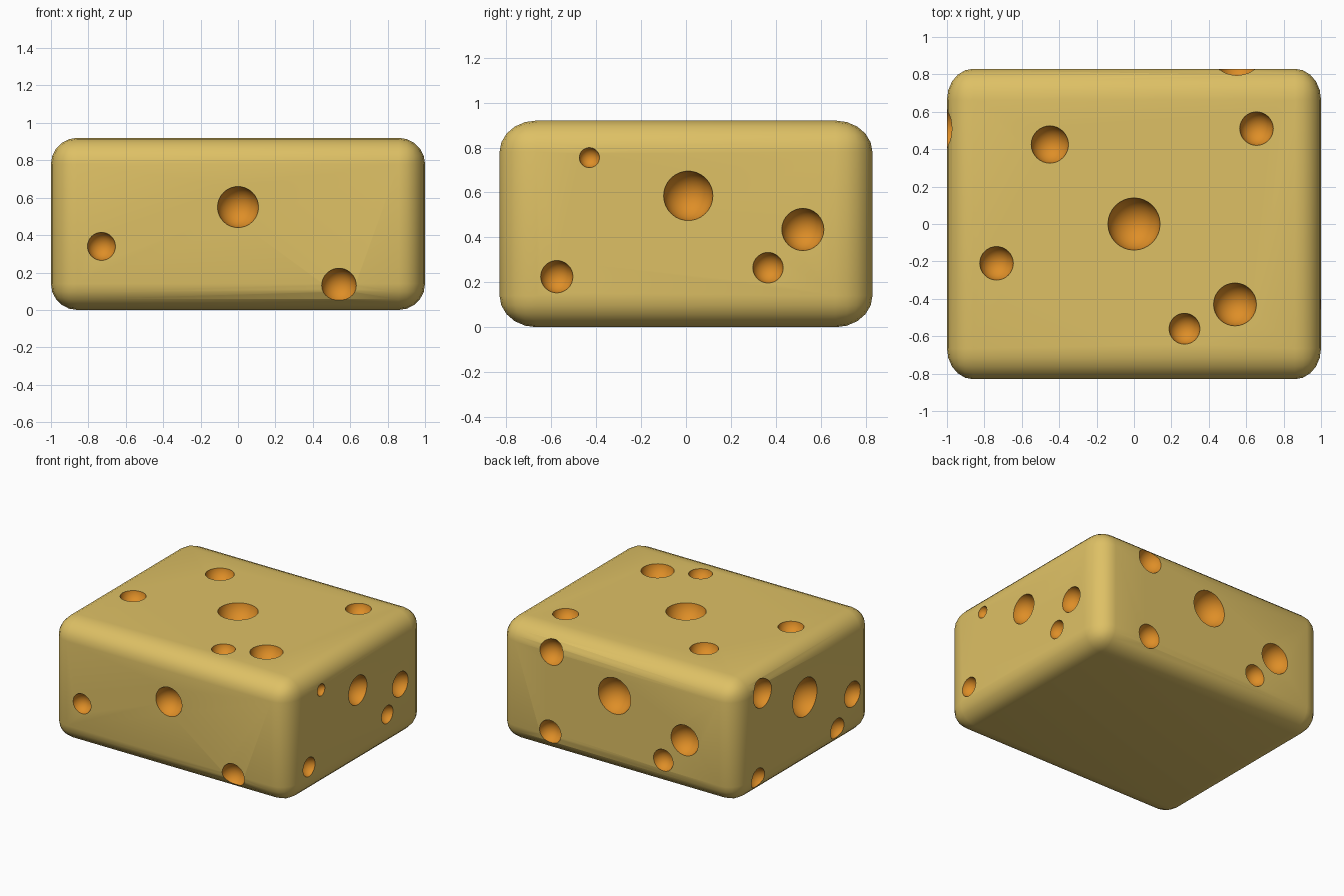
import bpy, bmesh
from mathutils import Matrix, Vector

if "Cube" in bpy.data.objects:
    bpy.data.objects.remove(bpy.data.objects["Cube"])

HX, HY, H = 1.0, 0.83, 0.92


def material(name, color):
    m = bpy.data.materials.new(name)
    m.diffuse_color = color
    m.use_nodes = True
    m.node_tree.nodes["Principled BSDF"].inputs["Base Color"].default_value = m.diffuse_color
    return m


rind = material("cheese_yellow", (0.73, 0.53, 0.13, 1))
inner = material("hole_orange", (0.73, 0.27, 0.02, 1))


def make_object(name, bm):
    me = bpy.data.meshes.new(name)
    bm.to_mesh(me)
    bm.free()
    me.materials.append(rind)
    me.materials.append(inner)
    ob = bpy.data.objects.new(name, me)
    bpy.context.collection.objects.link(ob)
    return ob


# Rounded block: bevelled in a stretched space so the rounding differs per axis
round_size = Vector((0.14, 0.165, 0.14))
dims = Vector((2 * HX, 2 * HY, H))
bm = bmesh.new()
bmesh.ops.create_cube(bm, size=1)
bmesh.ops.scale(bm, vec=[d / r for d, r in zip(dims, round_size)], verts=bm.verts)
bmesh.ops.bevel(bm, geom=bm.edges[:], offset=1, segments=5, profile=0.5, affect='EDGES')
bmesh.ops.scale(bm, vec=round_size, verts=bm.verts)
bmesh.ops.translate(bm, vec=(0, 0, H / 2), verts=bm.verts)
block = make_object("cheese_block", bm)

# Holes per side: two in-plane coordinates and the radius of the opening
holes = {
    "top": [(0, 0, .14), (-.45, .425, .10), (.655, .51, .09), (-.735, -.21, .09),
            (.54, -.43, .115), (.27, -.56, .083)],
    "front": [(0, .55, .11), (-.73, .34, .075), (.54, .13, .093)],
    "right": [(.01, .585, .11), (.52, .435, .094), (.365, .265, .068),
              (-.575, .225, .072), (-.43, .755, .045)],
    "back": [(.02, .59, .137), (.55, .78, .098), (.56, .17, .09),
             (-.57, .41, .115), (-.39, .21, .082)],
    "left": [(0, .535, .145), (.51, .76, .108), (-.57, .34, .095),
             (-.39, .145, .08), (.56, .13, .078)],
}
place = {
    "top": lambda a, b, o: (a, b, H + o),
    "front": lambda a, b, o: (a, -HY - o, b),
    "back": lambda a, b, o: (a, HY + o, b),
    "right": lambda a, b, o: (HX + o, a, b),
    "left": lambda a, b, o: (-HX - o, a, b),
}
bm = bmesh.new()
for side, spots in holes.items():
    for a, b, r in spots:
        centre = place[side](a, b, r * 0.15)
        bmesh.ops.create_uvsphere(bm, u_segments=32, v_segments=16, radius=r * 1.012,
                                  matrix=Matrix.Translation(centre))
for f in bm.faces:
    f.material_index = 1
cutter = make_object("hole_cutter", bm)
cutter.hide_render = True

# Carve the holes
mod = block.modifiers.new("holes", 'BOOLEAN')
mod.operation = 'DIFFERENCE'
mod.solver = 'EXACT'
mod.object = cutter
bpy.context.view_layer.objects.active = block
cutter.select_set(False)
block.select_set(True)
bpy.ops.object.modifier_apply(modifier=mod.name)
bpy.data.objects.remove(cutter)
bpy.ops.object.shade_smooth_by_angle(angle=0.6)
